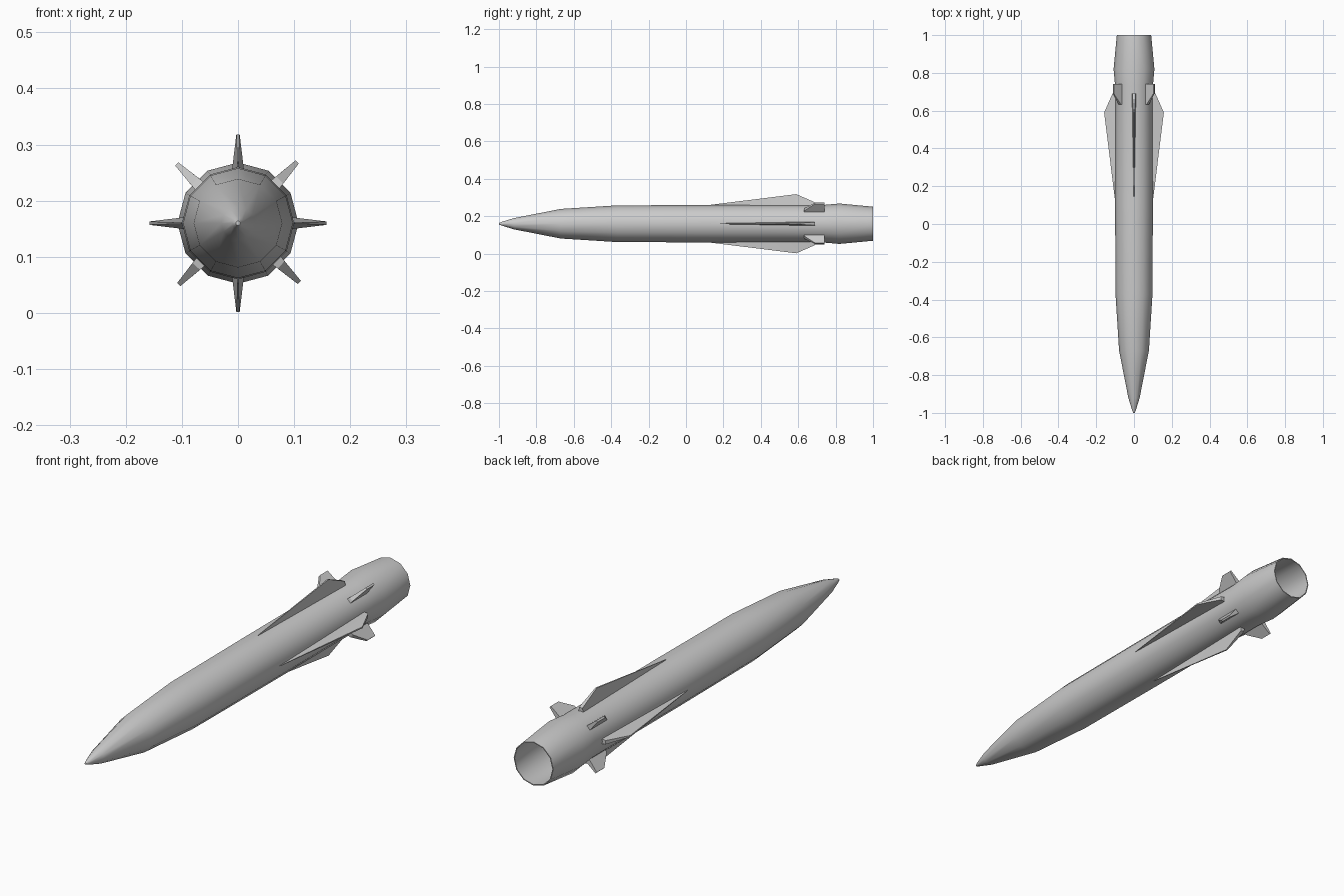
import bpy, bmesh, math
from mathutils import Vector

if "Cube" in bpy.data.objects:
    bpy.data.objects.remove(bpy.data.objects["Cube"])

CZ = 0.16   # height of the long axis
SIDES = 12


def make_object(name, bm, angle):
    bmesh.ops.recalc_face_normals(bm, faces=bm.faces)
    mesh = bpy.data.meshes.new(name)
    bm.to_mesh(mesh)
    bm.free()
    ob = bpy.data.objects.new(name, mesh)
    bpy.context.collection.objects.link(ob)
    bpy.ops.object.select_all(action='DESELECT')
    ob.select_set(True)
    bpy.context.view_layer.objects.active = ob
    bpy.ops.object.shade_smooth_by_angle(angle=math.radians(angle))
    return ob


def lathe(name, profile):
    """Spin (y, radius) points around the long axis and cap both ends."""
    bm = bmesh.new()
    rings = []
    for y, r in profile:
        rings.append([bm.verts.new((r * math.cos(a), y, CZ + r * math.sin(a)))
                      for a in (i * math.tau / SIDES for i in range(SIDES))])
    for a, b in zip(rings, rings[1:]):
        for i in range(SIDES):
            j = (i + 1) % SIDES
            bm.faces.new((a[i], a[j], b[j], b[i]))
    bm.faces.new(rings[0])
    bm.faces.new(rings[-1])
    return make_object(name, bm, 40)


def fin(name, outline, degrees):
    """Tapered blade: outline points are (y, radius, half thickness)."""
    a = math.radians(degrees)
    out = Vector((math.cos(a), 0, math.sin(a)))
    side = Vector((-math.sin(a), 0, math.cos(a)))
    bm = bmesh.new()
    left, right = [[bm.verts.new(out * r + side * t * s + Vector((0, y, CZ)))
                    for y, r, t in outline] for s in (-1, 1)]
    bm.faces.new(left)
    bm.faces.new(right)
    n = len(outline)
    for i in range(n):
        j = (i + 1) % n
        bm.faces.new((left[i], left[j], right[j], right[i]))
    bmesh.ops.triangulate(bm, faces=[f for f in bm.faces if len(f.verts) > 4])
    return make_object(name, bm, 20)


# Pointed body with a hollow flared tail
lathe("body", [(-1.0, 0.004), (-0.985, 0.010), (-0.92, 0.030), (-0.67, 0.079),
               (-0.37, 0.098), (0.12, 0.100), (0.73, 0.100), (0.82, 0.108),
               (1.0, 0.091), (1.0, 0.087), (0.82, 0.098), (0.76, 0.094)])

# Long swept fins
long_outline = [(0.12, 0.095, 0.001), (0.13, 0.101, 0.001), (0.59, 0.158, 0.003),
                (0.69, 0.114, 0.008), (0.69, 0.092, 0.011)]
# Short steering fins between them
short_outline = [(0.63, 0.09, 0.011), (0.635, 0.107, 0.009), (0.69, 0.152, 0.004),
                 (0.74, 0.152, 0.004), (0.74, 0.09, 0.011)]
for k in range(4):
    fin(f"long_fin_{k + 1}", long_outline, 90 * k)
    fin(f"steering_fin_{k + 1}", short_outline, 46 + 90 * k)
